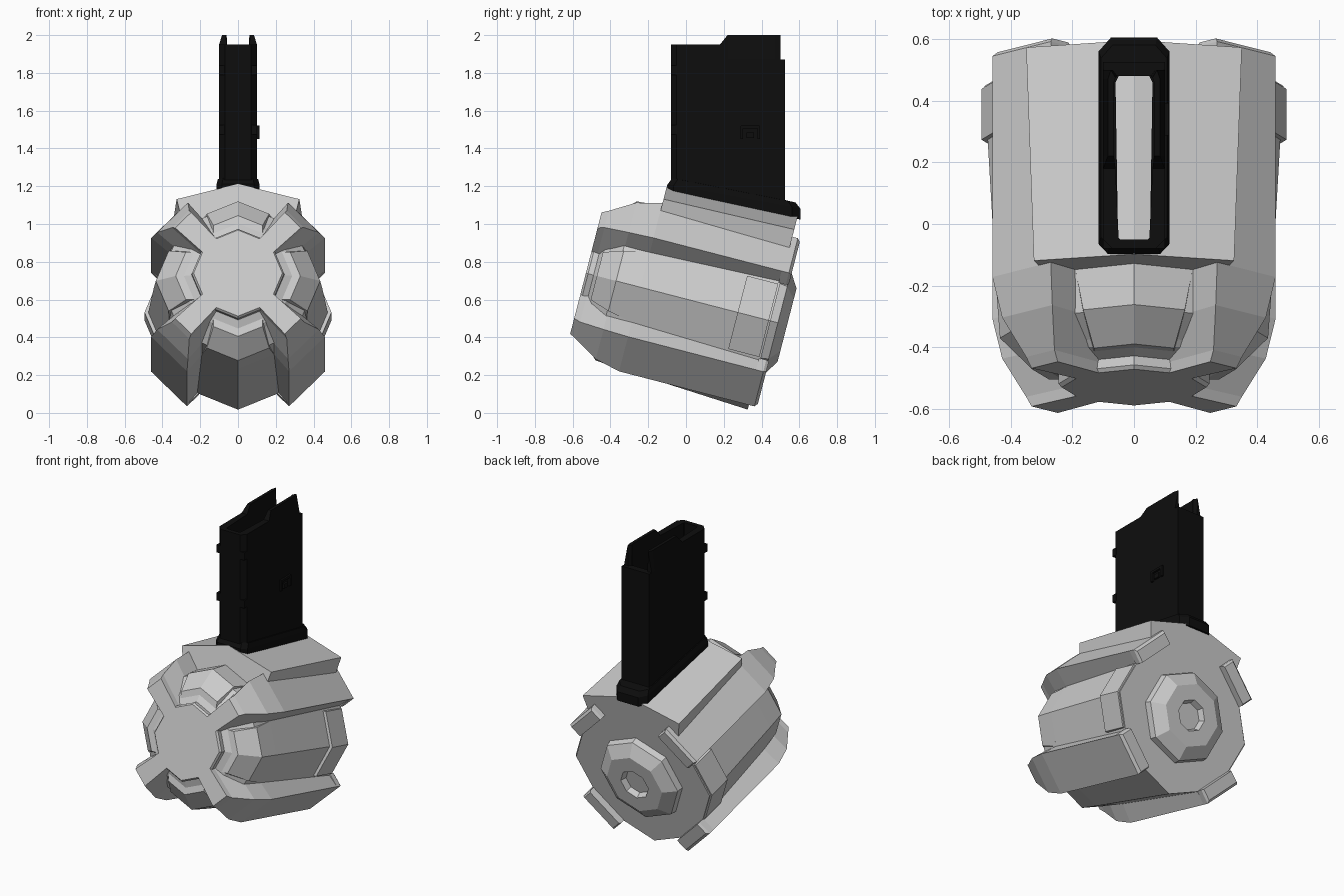
import bpy, bmesh, math
from mathutils import Matrix, Vector

if "Cube" in bpy.data.objects:
    bpy.data.objects.remove(bpy.data.objects["Cube"])


def material(name, value):
    m = bpy.data.materials.new(name)
    m.use_nodes = True
    m.diffuse_color = (value, value, value, 1)
    m.node_tree.nodes["Principled BSDF"].inputs["Base Color"].default_value = (value, value, value, 1)
    return m


GREY = material("light grey", 0.6)
BLACK = material("black", 0.004)

# The drum is modelled along y, then tilted back-end down
DRUM = Matrix.Translation((0, -0.53, 0.74)) @ Matrix.Rotation(math.radians(-14.5), 4, 'X')
WORLD = Matrix.Identity(4)


def loft(name, sections, mat, matrix=WORLD, ring=False):
    """Join equal-length closed loops; cap the ends, or close into a ring."""
    bm = bmesh.new()
    loops = [[bm.verts.new(matrix @ Vector(p)) for p in s] for s in sections]
    pairs = list(zip(loops, loops[1:]))
    if ring:
        pairs.append((loops[-1], loops[0]))
    else:
        bm.faces.new(loops[0])
        bm.faces.new(loops[-1])
    for a, b in pairs:
        for i in range(len(a)):
            j = (i + 1) % len(a)
            bm.faces.new((a[i], a[j], b[j], b[i]))
    bmesh.ops.recalc_face_normals(bm, faces=bm.faces)
    mesh = bpy.data.meshes.new(name)
    bm.to_mesh(mesh)
    bm.free()
    mesh.materials.append(mat)
    obj = bpy.data.objects.new(name, mesh)
    bpy.context.collection.objects.link(obj)
    return obj


def octagon(u, r):
    return [(r * math.sin(k * math.pi / 4), u, r * math.cos(k * math.pi / 4)) for k in range(8)]


def octagonal(name, profile):
    return loft(name, [octagon(u, r) for u, r in profile], GREY, DRUM)


def box(name, centre, size, mat=BLACK, matrix=WORLD):
    cx, cy, cz = centre
    sx, sy, sz = (s / 2 for s in size)
    rect = [(-sx, -sy), (sx, -sy), (sx, sy), (-sx, sy)]
    return loft(name, [[(cx + x, cy + y, cz + z) for x, y in rect] for z in (-sz, sz)], mat, matrix)


def mirrored(half):
    """Complete a loop given its +x half."""
    return half + [(-p[0],) + tuple(p[1:]) for p in reversed(half)]


# Drum core, front disc and back hub
octagonal("drum_core", [(0.04, 0.24), (0.07, 0.31), (0.09, 0.33), (0.16, 0.42), (0.3, 0.445), (1.01, 0.485)])
octagonal("front_disc", [(0, 0.235), (0.012, 0.245), (0.06, 0.245)])
octagonal("back_hub", [(1.0, 0.29), (1.05, 0.28), (1.1, 0.2), (1.1, 0.1), (1.065, 0.085)])

# Four corner ribs, ramping from narrow front tabs to wide back tabs
for k, label in enumerate(("upper_left", "lower_left", "lower_right", "upper_right")):
    turn = DRUM @ Matrix.Rotation(math.radians(45 + 90 * k), 4, 'Y')
    rib = [(0, 0.41, 0.06, 0.2), (0.035, 0.43, 0.065, 0.2), (0.165, 0.49, 0.115, 0.25),
           (0.3, 0.516, 0.134, 0.28), (1.01, 0.516, 0.134, 0.28)]
    loft("rib_" + label, [[(-w * 0.85, u, low), (w * 0.85, u, low), (w, u, r), (-w, u, r)]
                          for u, r, w, low in rib], GREY, turn)
    tab = [(1.0, 0.516, 0.134), (1.04, 0.516, 0.134), (1.055, 0.5, 0.125)]
    loft("back_tab_" + label, [[(-w, u, 0.425), (w, u, 0.425), (w, u, r), (-w, u, r)]
                               for u, r, w in tab], GREY, turn)

# Raised bands and front pads on the two sides and the bottom
for k, label in ((1, "left"), (2, "bottom"), (3, "right"), (0, "top")):
    turn = DRUM @ Matrix.Rotation(math.radians(90 * k), 4, 'Y')
    pad = [(0.06, 0.33, 0.13), (0.165, 0.435, 0.165), (0.3, 0.445, 0.19)]
    loft("front_pad_" + label, [[(0, u, r), (w, u, r - w * 0.414), (w, u, 0.2), (-w, u, 0.2),
                                 (-w, u, r - w * 0.414)] for u, r, w in pad], GREY, turn)
    if label in ("left", "right"):
        loft("back_band_" + label, [[(0, u, 0.495), (0.2, u, 0.412), (0.2, u, 0.3), (-0.2, u, 0.3),
                                     (-0.2, u, 0.412)] for u in (0.83, 1.0)], GREY, turn)

# Ridged cover joining the drum to the magazine
loft("top_cover", [mirrored([(0.001, u, top), (x, u, side), (x - 0.03, u, 0.36), (0.001, u, 0.3)])
                   for u, top, x, side in ((0.3, 0.565, 0.325, 0.482), (1.01, 0.594, 0.35, 0.5))], GREY, DRUM)

# Hollow magazine tube with raised feed lips and a low back wall
outer = mirrored([(0.07, -0.08, 1.95), (0.1, -0.05, 1.95), (0.1, 0.18, 1.95), (0.085, 0.22, 2.0),
                  (0.085, 0.47, 2.0), (0.075, 0.5, 2.0), (0.07, 0.5, 1.87)])
inner = mirrored([(0.045, -0.05, 1.95), (0.05, -0.045, 1.95), (0.06, 0.18, 1.95), (0.065, 0.22, 2.0),
                  (0.065, 0.46, 2.0), (0.06, 0.475, 2.0), (0.055, 0.48, 1.87)])


def level(loop, z, full=False):
    return [(math.copysign(0.1, x) if full and y > 0.1 else x, y, z) for x, y, _ in loop]


loft("magazine_tube", [level(outer, 1.02, True), level(outer, 1.95 - 0.08, True), outer, inner, level(inner, 1.02)],
     BLACK, ring=True)
box("magazine_spine", (0, 0.508, 1.46), (0.13, 0.034, 0.82))
for s in (-1, 1):
    box("spine_rail", (s * 0.082, 0.508, 1.45), (0.036, 0.034, 0.84))

# Flange around the magazine base, following the slope of the cover
ring = mirrored([(0.085, -0.097), (0.115, -0.065), (0.115, 0.56), (0.075, 0.605)])
hole = mirrored([(0.05, -0.05), (0.052, -0.04), (0.06, 0.46), (0.05, 0.48)])


def sloped(loop, lift, scale=1.0):
    return [(x * scale, 0.25 + (y - 0.25) * scale, 1.183 - 0.183 * (y + 0.1) + lift) for x, y in loop]


loft("magazine_flange", [sloped(ring, -0.03), sloped(ring, 0.028), sloped(ring, 0.06, 0.93), sloped(hole, 0.06),
                         sloped(hole, -0.03)], BLACK, ring=True)

# Corner lugs at the front of the magazine
for s in (-1, 1):
    for z in (1.5, 1.815):
        box("corner_lug", (s * 0.084, -0.062, z), (0.034, 0.034, 0.05))

# Catch on the left face: three-sided frame with a centre stub
for y, z, dy, dz in ((0.295, 1.485, 0.015, 0.07), (0.385, 1.485, 0.015, 0.07), (0.34, 1.513, 0.1, 0.015),
                     (0.34, 1.47, 0.04, 0.03)):
    box("side_catch", (0.104, y, z), (0.018, dy, dz))
